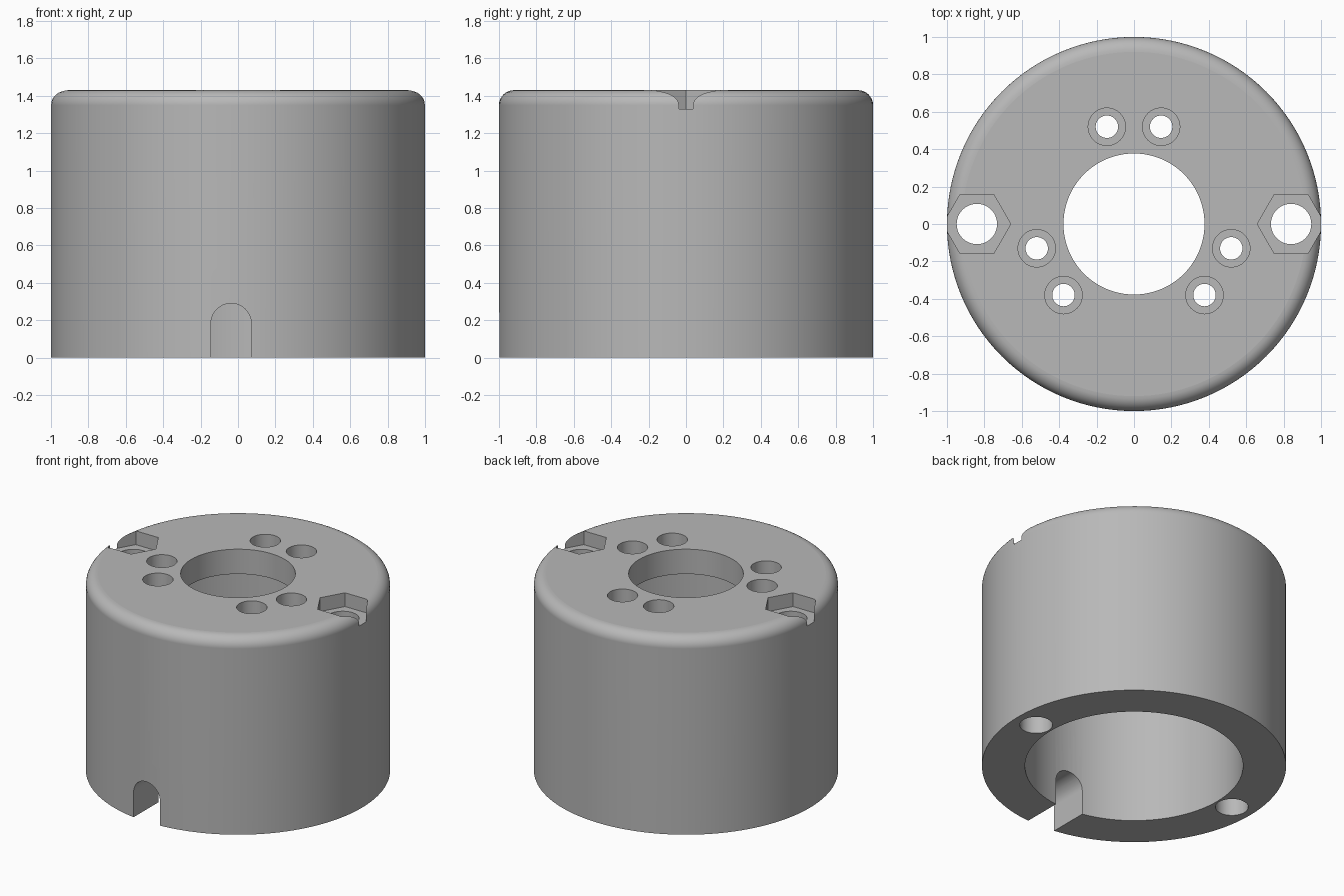
import bpy
import bmesh
from math import cos, sin, pi, radians
from mathutils import Matrix, Vector

if "Cube" in bpy.data.objects:
    bpy.data.objects.remove(bpy.data.objects["Cube"], do_unlink=True)

HEIGHT, RADIUS, FILLET = 1.43, 1.0, 0.08
CAVITY_R, BORE_R, PLATE = 0.717, 0.377, 0.18

grey = bpy.data.materials.new("plain grey")
grey.use_nodes = True
colour = (0.48, 0.48, 0.48, 1)
grey.diffuse_color = colour
grey.node_tree.nodes["Principled BSDF"].inputs["Base Color"].default_value = colour


def make_object(name, bm):
    bmesh.ops.recalc_face_normals(bm, faces=bm.faces)
    mesh = bpy.data.meshes.new(name)
    bm.to_mesh(mesh)
    bm.free()
    mesh.materials.append(grey)
    obj = bpy.data.objects.new(name, mesh)
    bpy.context.collection.objects.link(obj)
    return obj


def add_prism(bm, x, y, radius, bottom, top, sides=48):
    """Upright prism between two heights."""
    place = Matrix.Translation((x, y, (bottom + top) / 2))
    bmesh.ops.create_cone(bm, cap_ends=True, segments=sides, radius1=radius,
                          radius2=radius, depth=top - bottom, matrix=place)


def cut(target, cutter):
    mod = target.modifiers.new("cut", 'BOOLEAN')
    mod.operation = 'DIFFERENCE'
    mod.solver = 'EXACT'
    mod.object = cutter
    bpy.context.view_layer.objects.active = target
    bpy.ops.object.modifier_apply(modifier=mod.name)
    bpy.data.objects.remove(cutter, do_unlink=True)


# Hollow housing: revolved section with a rounded top rim
under = HEIGHT - PLATE
section = [(CAVITY_R, 0), (RADIUS, 0)]
for i in range(9):
    a = i / 8 * pi / 2
    section.append((RADIUS - FILLET + FILLET * cos(a), HEIGHT - FILLET + FILLET * sin(a)))
section += [(BORE_R, HEIGHT), (BORE_R, under), (CAVITY_R, under)]
bm = bmesh.new()
verts = [bm.verts.new((r, 0, z)) for r, z in section]
edges = [bm.edges.new((v, verts[i - 1])) for i, v in enumerate(verts)]
bmesh.ops.spin(bm, geom=verts + edges, axis=(0, 0, 1), cent=(0, 0, 0),
               angle=2 * pi, steps=128, use_merge=True)
bmesh.ops.remove_doubles(bm, verts=bm.verts, dist=0.0001)
housing = make_object("housing", bm)

# Through holes: six small screws, two long bolts
screws = [(0.145, 0.52), (0.52, -0.13), (0.377, -0.38)]
bm = bmesh.new()
for side in (-1, 1):
    for x, y in screws:
        add_prism(bm, side * x, y, 0.06, under - 0.1, HEIGHT + 0.1)
    add_prism(bm, side * 0.84, 0, 0.108, -0.1, HEIGHT + 0.1)
cut(housing, make_object("hole_cutter", bm))

# Round counterbores and hexagonal nut pockets
bm = bmesh.new()
for side in (-1, 1):
    for x, y in screws:
        add_prism(bm, side * x, y, 0.1, HEIGHT - 0.11, HEIGHT + 0.1)
    hexagon = [Vector((side * 0.84 + 0.181 * cos(k * pi / 3), 0.181 * sin(k * pi / 3),
                       HEIGHT - 0.1)) for k in range(6)]
    face = bm.faces.new([bm.verts.new(p) for p in hexagon])
    raised = bmesh.ops.extrude_face_region(bm, geom=[face])["geom"]
    bmesh.ops.translate(bm, vec=(0, 0, 0.2),
                        verts=[g for g in raised if isinstance(g, bmesh.types.BMVert)])
cut(housing, make_object("pocket_cutter", bm))

# Arched cable notch through the front wall
bm = bmesh.new()
mid, half, spring = -0.037, 0.108, 0.182
arch = [(mid + half, -0.1)]
arch += [(mid + half * cos(k * pi / 24), spring + half * sin(k * pi / 24)) for k in range(25)]
arch.append((mid - half, -0.1))
face = bm.faces.new([bm.verts.new((x, -1.2, z)) for x, z in arch])
pushed = bmesh.ops.extrude_face_region(bm, geom=[face])["geom"]
bmesh.ops.translate(bm, vec=(0, 0.8, 0),
                    verts=[g for g in pushed if isinstance(g, bmesh.types.BMVert)])
cut(housing, make_object("notch_cutter", bm))

# Smooth curved walls, crisp edges, flat planes kept flat
bpy.ops.object.select_all(action='DESELECT')
housing.select_set(True)
bpy.context.view_layer.objects.active = housing
bpy.ops.object.shade_smooth_by_angle(angle=radians(30))
for poly in housing.data.polygons:
    if abs(poly.normal.z) > 0.999:
        poly.use_smooth = False
weighted = housing.modifiers.new("even shading", 'WEIGHTED_NORMAL')
weighted.keep_sharp = True
